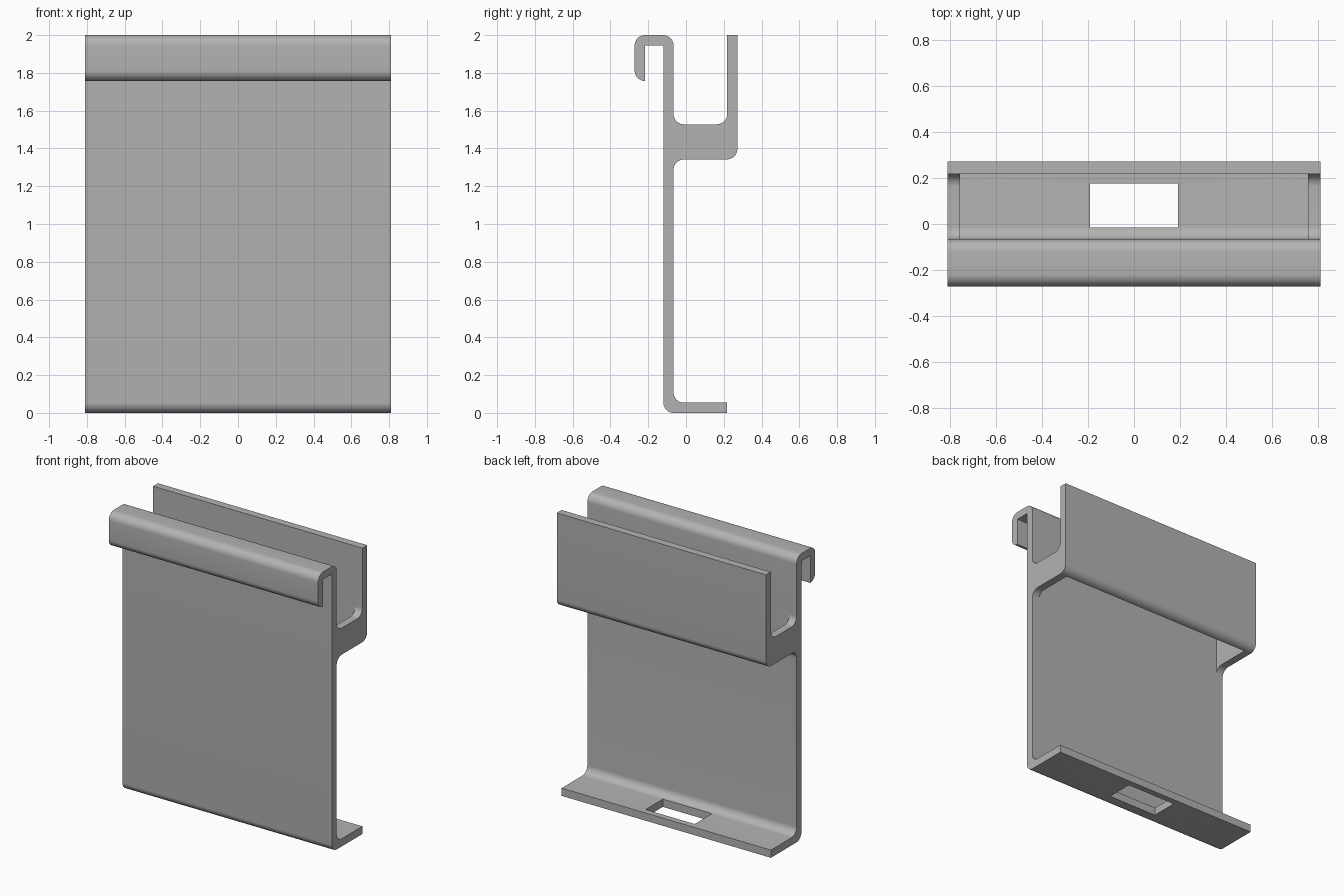
import bpy
import bmesh
import math
from mathutils import Vector

cube = bpy.data.objects.get("Cube")
if cube:
    bpy.data.objects.remove(cube, do_unlink=True)

# Shared dimensions
HALF_WIDTH = 0.81
HALF_DEPTH = 0.272
THICK = 0.054
RADIUS = 0.055
TOP = 2.0
LIP_END = 1.757
SHELF_LOW, SHELF_HIGH = 1.342, 1.528
WALL_FRONT = -0.12
WALL_BACK = WALL_FRONT + THICK
PLATE_FRONT = HALF_DEPTH - THICK
RIB = 0.054
STEPS = 10

grey = bpy.data.materials.new("plain grey")
grey.use_nodes = True
colour = (0.45, 0.45, 0.45, 1)
grey.diffuse_color = colour
grey.node_tree.nodes["Principled BSDF"].inputs["Base Color"].default_value = colour


def round_corners(corners):
    """Replace every corner marked True by an arc."""
    points = []
    for i, (y, z, rounded) in enumerate(corners):
        p = Vector((y, z))
        if not rounded:
            points.append(p)
            continue
        a = (Vector(corners[i - 1][:2]) - p).normalized()
        b = (Vector(corners[(i + 1) % len(corners)][:2]) - p).normalized()
        centre = p + (a + b) * RADIUS
        for s in range(STEPS + 1):
            t = s / STEPS * math.pi / 2
            points.append(centre - RADIUS * (b * math.cos(t) + a * math.sin(t)))
    return points


def extrude_profile(name, points, half):
    """Extrude a side profile evenly to both sides of the centre."""
    bm = bmesh.new()
    face = bm.faces.new([bm.verts.new((-half, p[0], p[1])) for p in points])
    result = bmesh.ops.extrude_face_region(bm, geom=[face])
    moved = [g for g in result["geom"] if isinstance(g, bmesh.types.BMVert)]
    bmesh.ops.translate(bm, verts=moved, vec=(2 * half, 0, 0))
    bmesh.ops.recalc_face_normals(bm, faces=bm.faces)
    mesh = bpy.data.meshes.new(name)
    bm.to_mesh(mesh)
    bm.free()
    mesh.materials.append(grey)
    obj = bpy.data.objects.new(name, mesh)
    bpy.context.collection.objects.link(obj)
    return obj


def cut_box(target, name, half, y0, y1, z0, z1):
    """Cut a rectangular opening and remove the cutter."""
    cutter = extrude_profile(name, [(y0, z0), (y1, z0), (y1, z1), (y0, z1)], half)
    cutter.hide_render = True
    mod = target.modifiers.new(name, "BOOLEAN")
    mod.operation = "DIFFERENCE"
    mod.solver = "EXACT"
    mod.object = cutter
    bpy.context.view_layer.objects.active = target
    bpy.ops.object.modifier_apply(modifier=name)
    bpy.data.objects.remove(cutter, do_unlink=True)


# Bracket outline: wall, foot, shelf, rear plate and front hook
outline = [
    (WALL_FRONT, 0, True),
    (PLATE_FRONT, 0, False),
    (PLATE_FRONT, THICK, False),
    (WALL_BACK, THICK, True),
    (WALL_BACK, SHELF_LOW, True),
    (HALF_DEPTH, SHELF_LOW, True),
    (HALF_DEPTH, TOP, False),
    (PLATE_FRONT, TOP, False),
    (PLATE_FRONT, SHELF_HIGH, True),
    (WALL_BACK, SHELF_HIGH, True),
    (WALL_BACK, TOP, True),
    (-HALF_DEPTH, TOP, True),
    (-HALF_DEPTH, LIP_END, True),
    (THICK - HALF_DEPTH, LIP_END, False),
    (THICK - HALF_DEPTH, TOP - THICK, False),
    (WALL_FRONT, TOP - THICK, False),
]
bracket = extrude_profile("hook_bracket", round_corners(outline), HALF_WIDTH)

# Open the shelf between the two end ribs, and the slot in the foot
cut_box(bracket, "shelf_opening", HALF_WIDTH - RIB, WALL_BACK, PLATE_FRONT,
        SHELF_LOW - 2 * RADIUS, SHELF_HIGH + 2 * RADIUS)
cut_box(bracket, "foot_slot", 0.19, WALL_BACK + RADIUS - 0.004, 0.175, -0.1, 0.2)

bpy.ops.object.select_all(action="DESELECT")
bracket.select_set(True)
bpy.context.view_layer.objects.active = bracket
bpy.ops.object.shade_smooth_by_angle(angle=math.radians(30))
